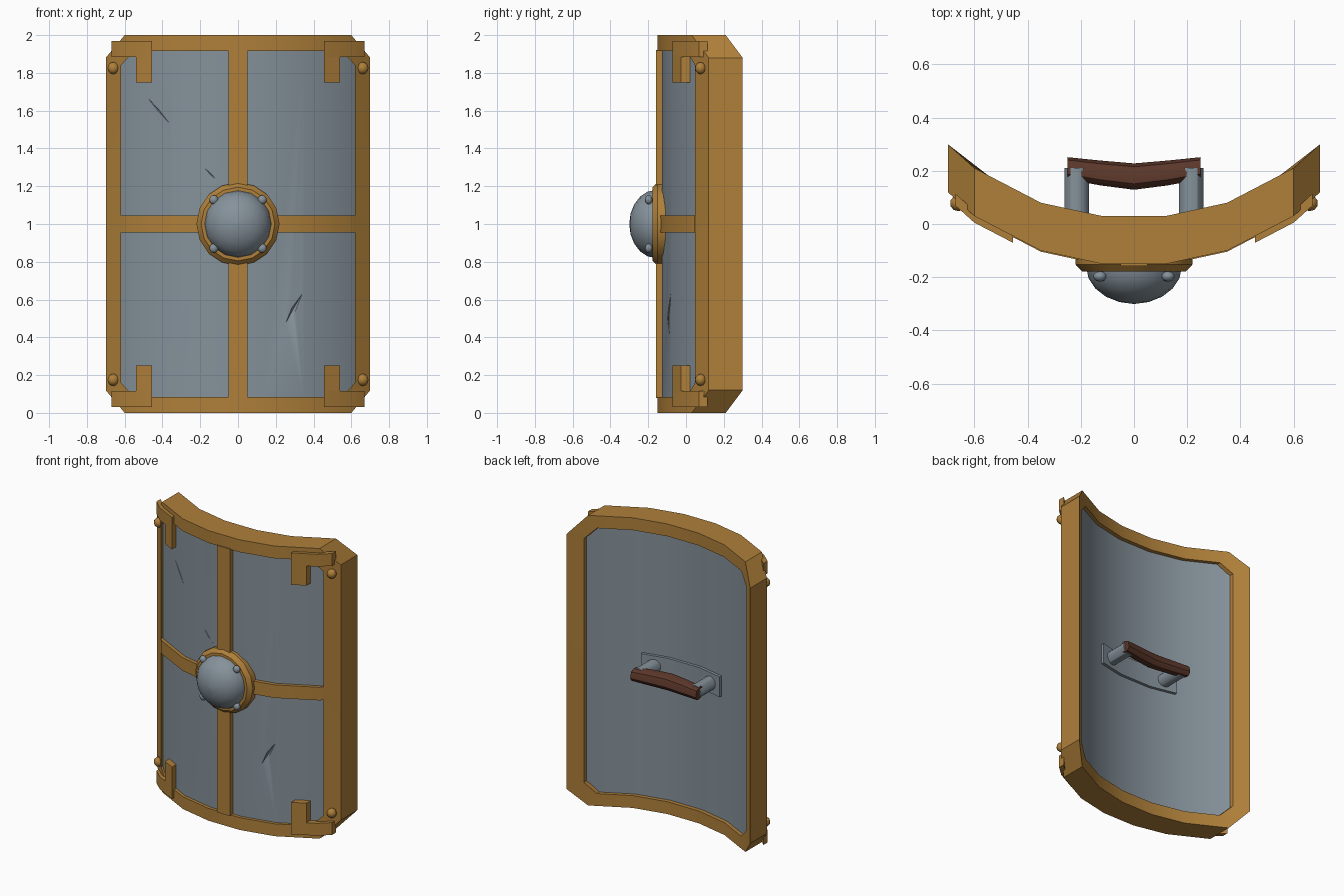
import bpy, bmesh, math, random
from mathutils import Vector, Matrix

if "Cube" in bpy.data.objects:
    bpy.data.objects.remove(bpy.data.objects["Cube"])

random.seed(4)


def material(name, rgb):
    m = bpy.data.materials.new(name)
    m.diffuse_color = (*rgb, 1)
    m.use_nodes = True
    m.node_tree.nodes["Principled BSDF"].inputs["Base Color"].default_value = m.diffuse_color
    return m


GOLD = material("bronze_gold", (0.43, 0.215, 0.042))
STEEL = material("blue_grey_steel", (0.235, 0.285, 0.325))
WOOD = material("dark_wood", (0.105, 0.038, 0.023))

# Front curve of the shield seen from above: (|x|, y)
CURVE = [(0, -0.153), (0.12, -0.15), (0.35, -0.10), (0.60, 0.03), (0.70, 0.12)]
BENDS = [0.12, 0.35, 0.60]


def front(x):
    x = abs(x)
    for (x0, y0), (x1, y1) in zip(CURVE, CURVE[1:]):
        if x <= x1 + 1e-6:
            return y0 + (y1 - y0) * (x - x0) / (x1 - x0)


def finish(name, bm, mat, angle=30):
    """Turn a bmesh into an object whose local origin is the shield centre (z = 1)."""
    bmesh.ops.recalc_face_normals(bm, faces=bm.faces)
    me = bpy.data.meshes.new(name)
    bm.to_mesh(me)
    bm.free()
    me.materials.append(mat)
    ob = bpy.data.objects.new(name, me)
    ob.location.z = 1
    bpy.context.collection.objects.link(ob)
    me.shade_smooth()
    me.set_sharp_from_angle(angle=math.radians(angle))
    return ob


def mirror(ob):
    m = ob.modifiers.new("mirror", 'MIRROR')
    m.use_axis = (True, False, True)


def bent_box(bm, x0, x1, z0, z1, d0, d1):
    """Box that follows the shield curve; d0 and d1 are depths behind the front curve."""
    xs = sorted({x0, x1} | {s * b for b in BENDS for s in (-1, 1) if x0 < s * b < x1})
    cols = [[bm.verts.new((x, front(x) + d, z)) for d, z in
             ((d0, z0), (d0, z1), (d1, z1), (d1, z0))] for x in xs]
    for a, b in zip(cols, cols[1:]):
        for i in range(4):
            j = (i + 1) % 4
            bm.faces.new((a[i], a[j], b[j], b[i]))
    bm.faces.new(cols[0])
    bm.faces.new(cols[-1])


def bent_plate(name, mat, *boxes):
    bm = bmesh.new()
    for b in boxes:
        bent_box(bm, *b)
    return finish(name, bm, mat)


def loft(bm, rings):
    rows = [[bm.verts.new(p) for p in r] for r in rings]
    for a, b in zip(rows, rows[1:]):
        for i in range(len(a)):
            j = (i + 1) % len(a)
            bm.faces.new((a[i], a[j], b[j], b[i]))
    bm.faces.new(rows[0])
    bm.faces.new(rows[-1])


def lathe(name, mat, profile, n=16, x=0):
    """Revolve (radius, y) points around the y axis."""
    bm = bmesh.new()
    loft(bm, [[(x + r * math.cos(2 * math.pi * i / n), y, r * math.sin(2 * math.pi * i / n))
               for i in range(n)] for r, y in profile])
    return finish(name, bm, mat)


# Rim: chamfered outer and inner outlines, one quadrant mirrored into a loop
def full_loop(quad):
    right_top = quad
    left_top = [(-x, z) for x, z in reversed(quad)]
    top = right_top + left_top
    return top + [(-x, -z) for x, z in top]


outer = full_loop([(0.70, 0.88), (0.60, 1.0), (0.35, 1.0), (0.12, 1.0)])
inner = full_loop([(0.62, 0.84), (0.55, 0.915), (0.35, 0.915), (0.12, 0.915)])
bm = bmesh.new()
loops = [[bm.verts.new((x, front(x) + d, z)) for x, z in o]
         for o, d in ((outer, 0), (outer, 0.18), (inner, 0.18), (inner, 0))]
for k in range(4):
    a, b = loops[k], loops[(k + 1) % 4]
    for i in range(len(a)):
        j = (i + 1) % len(a)
        bm.faces.new((a[i], a[j], b[j], b[i]))
finish("rim", bm, GOLD)

# Curved panel
panel = bent_plate("panel", STEEL, (-0.64, 0.64, -0.93, 0.93, 0.022, 0.152))

# Battle scratches cut into the panel
bm = bmesh.new()
for xa, za, xb, zb, w in ((0.25, -0.53, 0.34, -0.37, 0.012),
                          (-0.18, 0.30, -0.10, 0.22, 0.005),
                          (-0.48, 0.67, -0.36, 0.53, 0.004)):
    a = Vector((xa, front(xa) + 0.022, za))
    b = Vector((xb, front(xb) + 0.022, zb))
    rot = (b - a).to_track_quat('Z', 'Y').to_matrix().to_4x4()
    size = Matrix.Diagonal((w, w, (b - a).length / 2, 1))
    bmesh.ops.create_uvsphere(bm, u_segments=4, v_segments=2, radius=1,
                              matrix=Matrix.Translation((a + b) / 2) @ rot @ size)
cutter = finish("scratch_cutter", bm, STEEL)
cutter.hide_render = True
mod = panel.modifiers.new("scratches", 'BOOLEAN')
mod.operation, mod.object, mod.solver = 'DIFFERENCE', cutter, 'EXACT'
bpy.context.view_layer.update()
deps = bpy.context.evaluated_depsgraph_get()
panel.data = bpy.data.meshes.new_from_object(panel.evaluated_get(deps))
panel.modifiers.clear()
panel.data.set_sharp_from_angle(angle=math.radians(30))
bpy.data.objects.remove(cutter)

# Cross bars
bent_plate("vertical_bar", GOLD, (-0.05, 0.05, -0.92, 0.92, -0.006, 0.04))
bent_plate("horizontal_bar", GOLD, (-0.62, 0.62, -0.045, 0.045, -0.004, 0.04))

# Corner brackets
mirror(bent_plate("corner_brackets", GOLD,
                  (0.455, 0.67, 0.885, 0.97, -0.025, 0.02),
                  (0.455, 0.54, 0.75, 0.885, -0.025, 0.03)))


# Rivets
def rivets(name, mat, pos, r, depth):
    bm = bmesh.new()
    bmesh.ops.create_uvsphere(bm, u_segments=10, v_segments=6, radius=1,
                              matrix=Matrix.Translation(pos) @ Matrix.Diagonal((r, depth, r, 1)))
    mirror(finish(name, bm, mat, 60))


rivets("corner_rivets", GOLD, (0.66, 0.078, 0.825), 0.032, 0.03)
rivets("boss_rivets", STEEL, (0.128, -0.197, 0.128), 0.025, 0.02)

# Boss ring and dome
lathe("boss_ring", GOLD, [(0.22, -0.09), (0.22, -0.152), (0.195, -0.178), (0.15, -0.178)])
lathe("boss_dome", STEEL, [(0.18, -0.13)] + [
    (0.18 * math.cos(t), -0.16 - 0.14 * math.sin(t))
    for t in (math.radians(a) for a in (0, 18, 36, 54, 72, 88))])

# Handle: mounting plate, posts and bent wooden grip
bent_plate("handle_plate", STEEL, (-0.30, 0.30, -0.07, 0.07, 0.14, 0.172))
for side, sx in (("left", -1), ("right", 1)):
    lathe("handle_post_" + side, STEEL, [(0.046, 0.0), (0.046, 0.21)], 12, sx * 0.215)
N = 18
grain = [random.uniform(0.84, 1.06) for _ in range(N)]
bm = bmesh.new()
loft(bm, [[(x, y + r * g * math.cos(2 * math.pi * i / N), r * g * math.sin(2 * math.pi * i / N))
           for i, g in enumerate(grain)]
          for x, y, r in ((-0.25, 0.21, 0.043), (-0.13, 0.192, 0.049), (0, 0.178, 0.052),
                          (0.13, 0.192, 0.049), (0.25, 0.21, 0.043))])
finish("handle_grip", bm, WOOD, 20)
